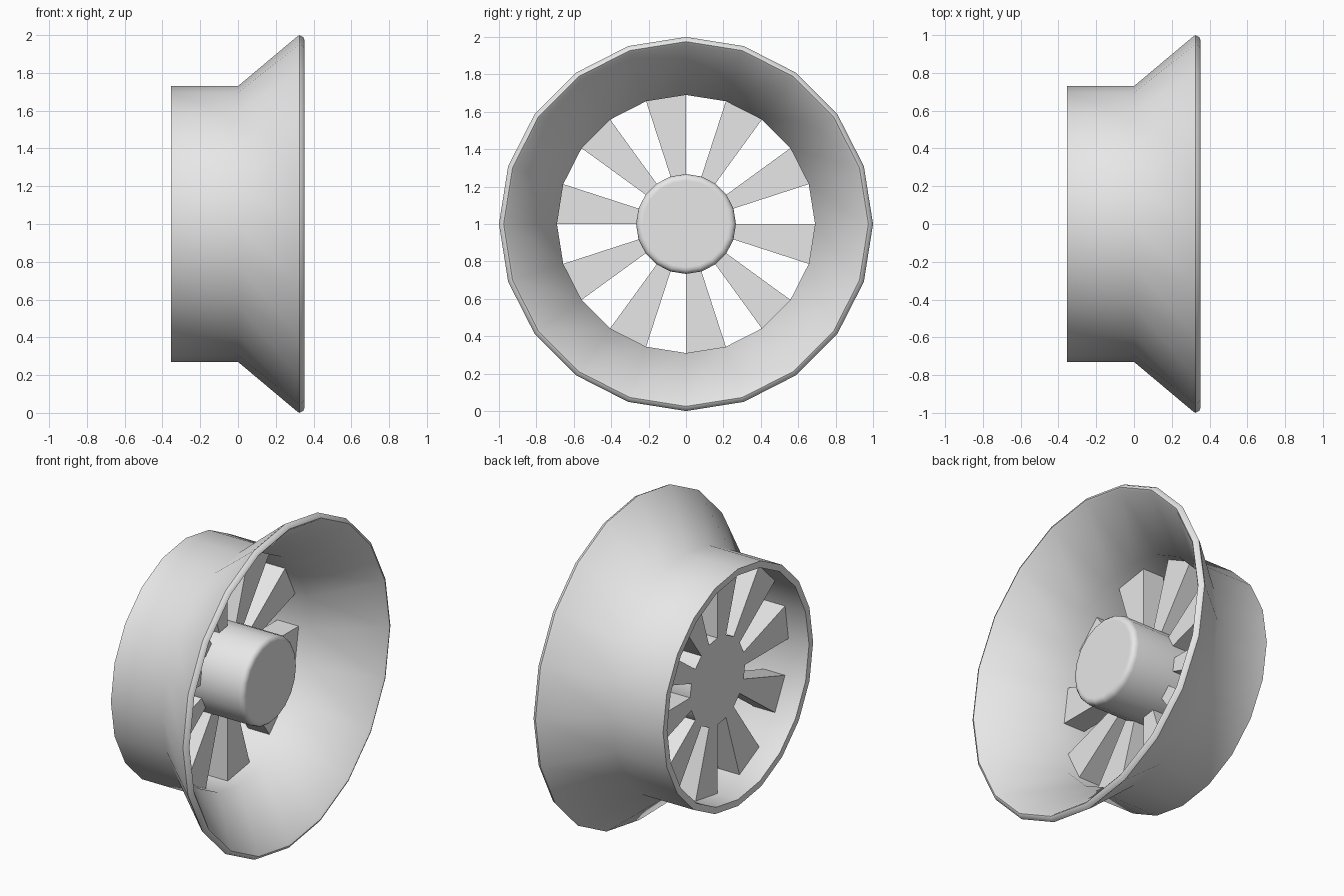
import bpy
import bmesh
from math import cos, sin, tau, radians

if "Cube" in bpy.data.objects:
    bpy.data.objects.remove(bpy.data.objects["Cube"], do_unlink=True)

SIDES = 20
CENTRE_Z = 1.0

grey = bpy.data.materials.new("light grey")
grey.use_nodes = True
grey.diffuse_color = (0.8, 0.8, 0.8, 1)
grey.node_tree.nodes["Principled BSDF"].inputs["Base Color"].default_value = (0.8, 0.8, 0.8, 1)


def point(x, radius, step):
    """Position on a circle around the x axis."""
    a = tau * step / SIDES
    return (x, radius * cos(a), radius * sin(a))


def finish(bm, name, smooth_angle=None):
    bmesh.ops.recalc_face_normals(bm, faces=bm.faces)
    mesh = bpy.data.meshes.new(name)
    bm.to_mesh(mesh)
    bm.free()
    mesh.materials.append(grey)
    obj = bpy.data.objects.new(name, mesh)
    obj.location.z = CENTRE_Z
    bpy.context.collection.objects.link(obj)
    if smooth_angle:
        bpy.ops.object.select_all(action="DESELECT")
        obj.select_set(True)
        bpy.context.view_layer.objects.active = obj
        bpy.ops.object.shade_smooth_by_angle(angle=radians(smooth_angle))
    return obj


def lathe(name, profile, closed, smooth_angle):
    """Turn an (x, radius) profile around the x axis; open profiles get end caps."""
    bm = bmesh.new()
    rings = [[bm.verts.new(point(x, r, i)) for i in range(SIDES)] for x, r in profile]
    pairs = list(zip(rings, rings[1:]))
    if closed:
        pairs.append((rings[-1], rings[0]))
    else:
        bm.faces.new(rings[0])
        bm.faces.new(rings[-1])
    for a, b in pairs:
        for i in range(SIDES):
            j = (i + 1) % SIDES
            bm.faces.new((a[i], a[j], b[j], b[i]))
    return finish(bm, name, smooth_angle)


# Straight duct flaring into a cone with a rounded lip
lathe("flared_duct", [
    (-0.355, 0.73), (0.0, 0.73), (0.31, 0.99), (0.325, 1.0),
    (0.345, 0.99), (0.352, 0.975), (0.342, 0.962),
    (0.014, 0.69), (-0.355, 0.69)], True, 50)

# Hub with a softened front edge and a flat back
lathe("hub", [
    (-0.215, 0.267), (0.19, 0.267), (0.207, 0.263),
    (0.218, 0.252), (0.222, 0.238), (0.222, 0.23)], False, 50)

# Wedge blades filling every other sector between hub and duct
for n in range(SIDES // 2):
    bm = bmesh.new()
    ends = []
    for x in (-0.215, -0.07):
        ends.append([bm.verts.new(point(x, r, s)) for r, s in (
            (0.26, 2 * n - 1), (0.695, 2 * n - 1), (0.695, 2 * n), (0.26, 2 * n))])
    back, front = ends
    bm.faces.new(back)
    bm.faces.new(front)
    for i in range(4):
        j = (i + 1) % 4
        bm.faces.new((back[i], back[j], front[j], front[i]))
    finish(bm, f"blade_{n + 1}")
